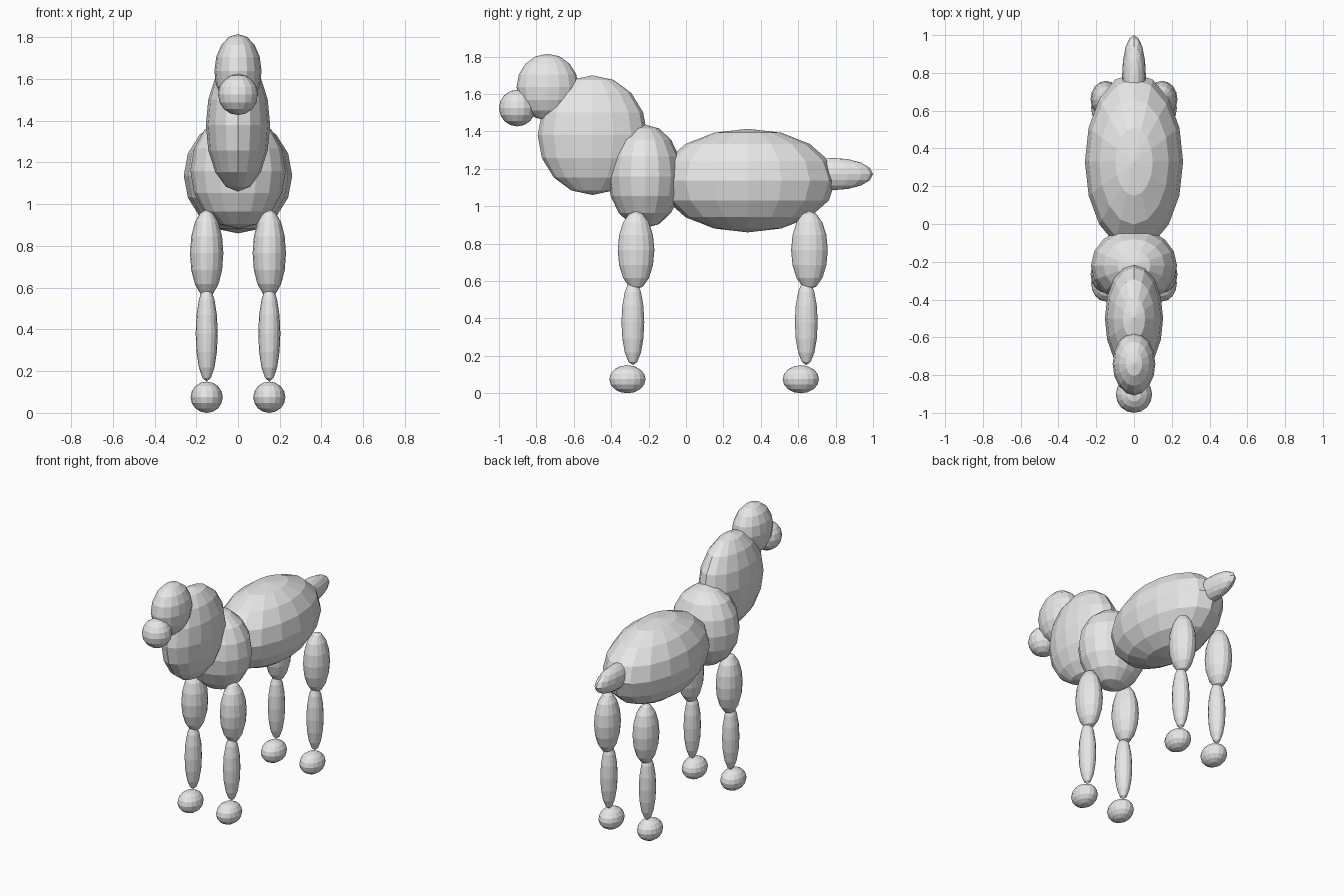
import bpy

if "Cube" in bpy.data.objects:
    bpy.data.objects.remove(bpy.data.objects["Cube"])

# One plain grey for the whole animal
grey = bpy.data.materials.new("plain grey")
grey.diffuse_color = (0.8, 0.8, 0.8, 1.0)
grey.use_nodes = True
grey.node_tree.nodes["Principled BSDF"].inputs["Base Color"].default_value = grey.diffuse_color


def ellipsoid(name, centre, radii):
    """Flat-shaded ellipsoid with its poles up and down."""
    bpy.ops.mesh.primitive_uv_sphere_add(segments=16, ring_count=8, radius=1, location=centre)
    ob = bpy.context.object
    ob.name = name
    ob.scale = radii
    bpy.ops.object.transform_apply(location=False, rotation=False, scale=True)
    ob.data.materials.append(grey)
    return ob


# Trunk, neck, head and tail
ellipsoid("body", (0, 0.33, 1.137), (0.26, 0.47, 0.277))
ellipsoid("chest", (0, -0.22, 1.16), (0.228, 0.198, 0.277))
ellipsoid("neck", (0, -0.50, 1.38), (0.154, 0.293, 0.32))
ellipsoid("head", (0, -0.74, 1.637), (0.113, 0.166, 0.178))
ellipsoid("muzzle", (0, -0.902, 1.525), (0.096, 0.098, 0.098))
ellipsoid("tail", (0, 0.785, 1.172), (0.063, 0.215, 0.086))

# Four legs, each an upper leg, a lower leg and a paw
for end, y in (("front", -0.267), ("hind", 0.66)):
    for side, sx in (("left", 1), ("right", -1)):
        x = 0.15 * sx
        ellipsoid(f"{end}_{side}_upper_leg", (x, y, 0.765), (0.08, 0.098, 0.21))
        ellipsoid(f"{end}_{side}_lower_leg", (x, y - 0.017, 0.38), (0.053, 0.061, 0.23))
        ellipsoid(f"{end}_{side}_paw", (x, y - 0.046, 0.075), (0.077, 0.097, 0.075))
